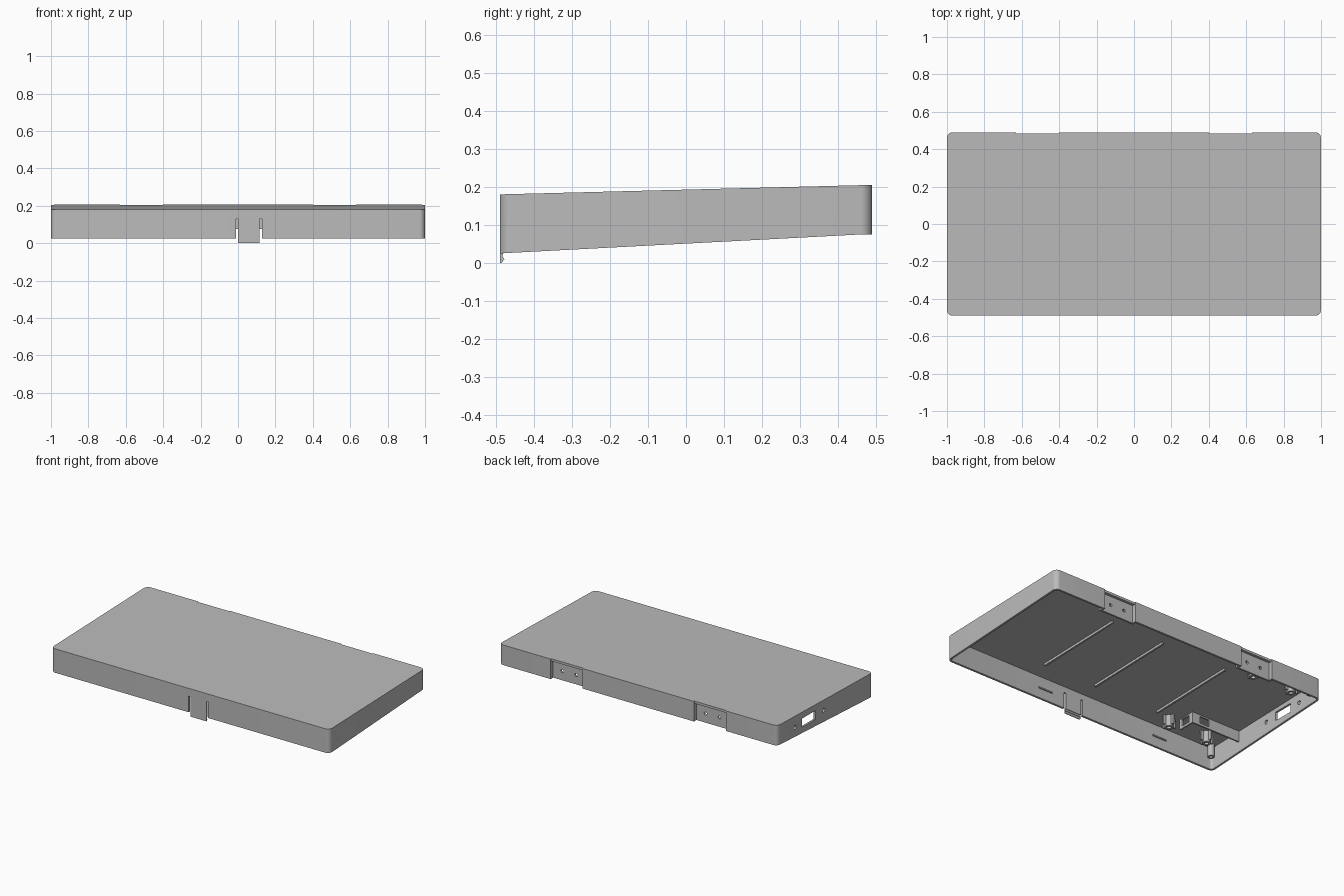
import bpy, bmesh, math
from mathutils import Matrix

cube = bpy.data.objects.get("Cube")
if cube:
    bpy.data.objects.remove(cube, do_unlink=True)

grey = bpy.data.materials.new("plain grey")
grey.use_nodes = True
grey.diffuse_color = (0.5, 0.5, 0.5, 1)
grey.node_tree.nodes["Principled BSDF"].inputs["Base Color"].default_value = (0.5, 0.5, 0.5, 1)

HX, HY, WALL = 1.0, 0.49, 0.013


def top_z(y):
    return 0.193 + 0.0255 * y


def rim_z(y):
    return min(0.051 + 0.053 * y, 0.075)


def ceiling_z(y):
    return top_z(y) - WALL


def finish(name, bm):
    bmesh.ops.recalc_face_normals(bm, faces=bm.faces)
    mesh = bpy.data.meshes.new(name)
    bm.to_mesh(mesh)
    bm.free()
    mesh.materials.append(grey)
    obj = bpy.data.objects.new(name, mesh)
    bpy.context.collection.objects.link(obj)
    return obj


def box(name, x0, x1, y0, y1, z0, z1):
    """Box whose z limits may be numbers or functions of y."""
    bm = bmesh.new()
    bmesh.ops.create_cube(bm, size=1)
    for v in bm.verts:
        v.co.x = x0 if v.co.x < 0 else x1
        v.co.y = y0 if v.co.y < 0 else y1
        z = z0 if v.co.z < 0 else z1
        v.co.z = z(v.co.y) if callable(z) else z
    return finish(name, bm)


def rod(name, x, y, z, radius, length, axis="Z"):
    bm = bmesh.new()
    turn = {"X": Matrix.Rotation(math.pi / 2, 4, "Y"),
            "Y": Matrix.Rotation(math.pi / 2, 4, "X"), "Z": Matrix()}[axis]
    bmesh.ops.create_cone(bm, cap_ends=True, segments=24, radius1=radius, radius2=radius,
                          depth=length, matrix=Matrix.Translation((x, y, z)) @ turn)
    return finish(name, bm)


def activate(obj):
    bpy.ops.object.select_all(action="DESELECT")
    obj.select_set(True)
    bpy.context.view_layer.objects.active = obj


def cut(obj, tool):
    mod = obj.modifiers.new("cut", "BOOLEAN")
    mod.operation, mod.solver, mod.object = "DIFFERENCE", "EXACT", tool
    activate(obj)
    bpy.ops.object.modifier_apply(modifier=mod.name)
    bpy.data.objects.remove(tool, do_unlink=True)


def smooth(obj):
    activate(obj)
    bpy.ops.object.shade_smooth_by_angle(angle=math.radians(30))


def outline(inset, radius, steps=8):
    points = []
    for i, (sx, sy) in enumerate([(1, 1), (-1, 1), (-1, -1), (1, -1)]):
        for k in range(steps + 1):
            a = (i + k / steps) * math.pi / 2
            points.append((sx * (HX - inset - radius) + radius * math.cos(a),
                           sy * (HY - inset - radius) + radius * math.sin(a)))
    return points


# Hollow sloping shell, open underneath
bm = bmesh.new()
rings = []
for inset, radius, height in [(0, 0.03, top_z), (0, 0.03, rim_z),
                              (WALL, 0.017, rim_z), (WALL, 0.017, ceiling_z)]:
    rings.append([bm.verts.new((x, y, height(y))) for x, y in outline(inset, radius)])
for a, b in zip(rings, rings[1:]):
    for i in range(len(a)):
        j = (i + 1) % len(a)
        bm.faces.new((a[i], a[j], b[j], b[i]))
bm.faces.new(rings[0])
bm.faces.new(rings[-1])
shell = finish("shell", bm)

# Slots that free the front latch
for x in (-0.012, 0.115):
    cut(shell, box("slot", x, x + 0.012, -0.52, -0.46, -0.05, 0.13))

# Port and screw holes in the right-hand end wall
cut(shell, box("port", -1.05, -0.95, 0.10, 0.235, 0.10, 0.157))
for y in (0.015, 0.31):
    cut(shell, rod("hole", -1, y, 0.127, 0.013, 0.1, "X"))

# Hinge recesses in the back wall, each with a set-back drilled plate
for side in (-1, 1):
    mid = side * 0.515
    x0, x1 = mid - 0.115, mid + 0.115
    cut(shell, box("lip_notch", x0, x1, 0.484, 0.55, 0, 0.3))
    cut(shell, box("recess", x0, x1, 0.465, 0.55, 0, 0.19))
    plate = box("hinge_plate", x0 - 0.012, x1 + 0.012, 0.452, 0.464, rim_z, ceiling_z)
    for dx in (-0.05, 0.05):
        cut(plate, rod("hole", mid + dx, 0.458, 0.135, 0.01, 0.1, "Y"))
    smooth(plate)
    for x in (x0 - 0.012, x1):
        box("hinge_cheek", x, x + 0.012, 0.464, 0.48, rim_z, ceiling_z)
smooth(shell)

# Front latch tongue with a small hook
bm = bmesh.new()
profile = [(-0.49, 0), (-0.486, 0), (-0.478, 0.01), (-0.484, 0.017), (-0.4775, 0.035), (-0.49, 0.035)]
face = bm.faces.new([bm.verts.new((0, y, z)) for y, z in profile])
moved = bmesh.ops.extrude_face_region(bm, geom=[face])["geom"]
bmesh.ops.translate(bm, vec=(0.115, 0, 0),
                    verts=[v for v in moved if isinstance(v, bmesh.types.BMVert)])
finish("front_latch", bm)

# Stiffening ribs under the top
for x in (-0.47, 0, 0.38):
    box("ceiling_rib", x - 0.006, x + 0.006, -0.35, 0.26,
        lambda y: ceiling_z(y) - 0.015, lambda y: ceiling_z(y) + 0.004)

# Retaining ledges inside the front wall
for x in (-0.59, 0.27):
    box("front_ledge", x - 0.05, x + 0.05, -0.48, -0.47, 0.088, 0.096)

# Hollow screw posts with cross fins
for x in (-0.85, -0.565):
    for y in (-0.36, 0.4):
        low, high = 0.10, ceiling_z(y) + 0.003
        post = rod("screw_post", x, y, (low + high) / 2, 0.026, high - low)
        cut(post, rod("bore", x, y, low, 0.013, 0.1))
        smooth(post)
        for s in (-1, 1):
            xs, ys = sorted((x + s * 0.024, x + s * 0.045)), sorted((y + s * 0.024, y + s * 0.045))
            box("post_fin", *xs, y - 0.005, y + 0.005, low + 0.01, high)
            box("post_fin", x - 0.005, x + 0.005, *ys, low + 0.01, high)

# Corner pads
for x in (-0.955, 0.955):
    for y in (-0.445, 0.445):
        pad = rod("corner_pad", x, y, ceiling_z(y) - 0.04, 0.02, 0.085)
        cut(pad, rod("bore", x, y, ceiling_z(y) - 0.08, 0.01, 0.06))
        smooth(pad)

# Angled partition with a square window in each leg
long_leg = box("partition_long", -0.988, -0.635, -0.24, -0.23, 0.105, lambda y: ceiling_z(y) + 0.003)
cut(long_leg, box("window", -0.76, -0.69, -0.3, -0.2, 0.12, 0.165))
short_leg = box("partition_short", -0.645, -0.635, -0.345, -0.24, 0.105, lambda y: ceiling_z(y) + 0.003)
cut(short_leg, box("window", -0.7, -0.6, -0.325, -0.26, 0.12, 0.165))
